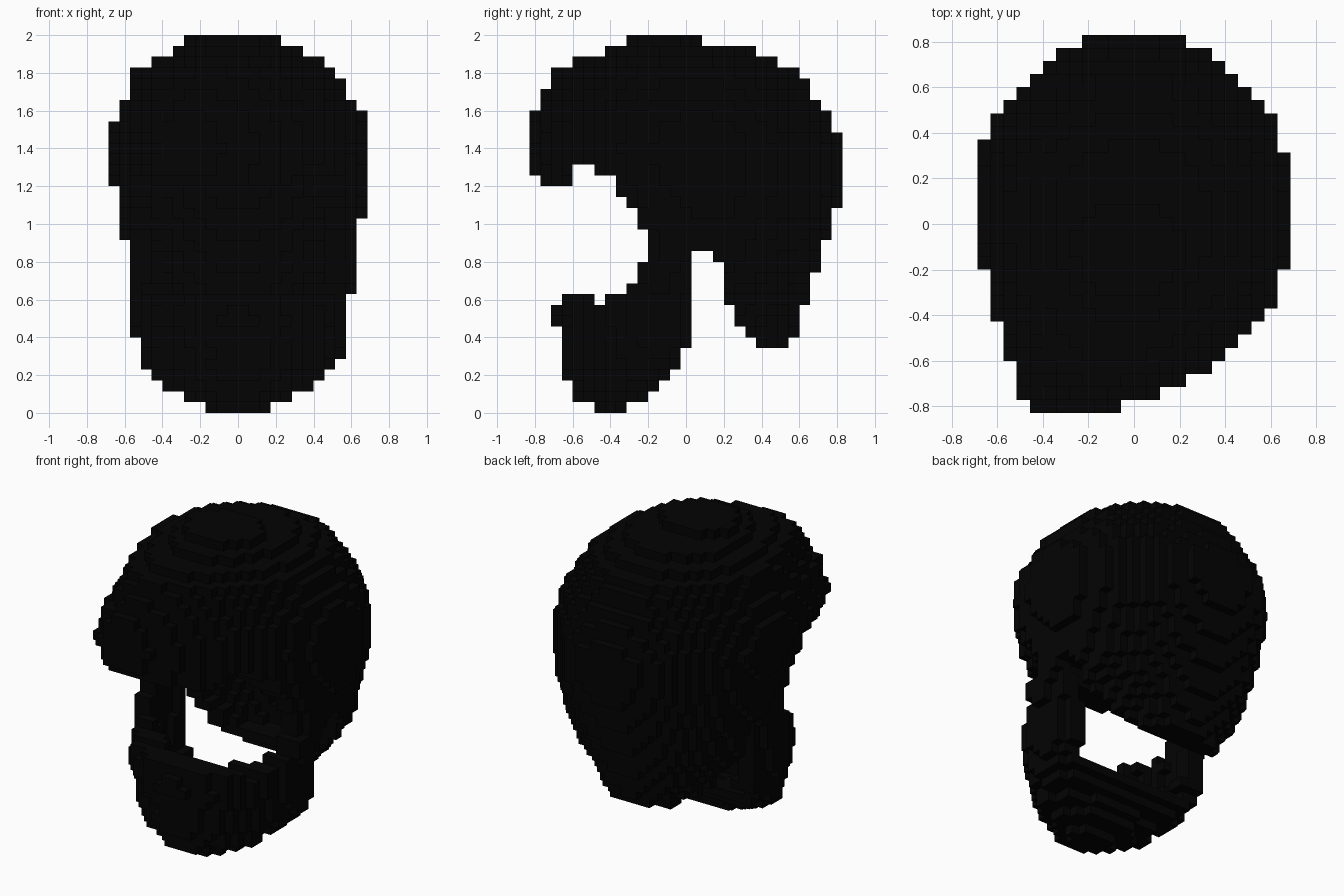
import bpy
import bmesh
from mathutils import Vector

default_cube = bpy.data.objects.get("Cube")
if default_cube:
    bpy.data.objects.remove(default_cube, do_unlink=True)

WIDTH, DEPTH, HEIGHT = 24, 29, 35
UNIT = 2 / HEIGHT
SWEEP_START = 18      # layer above which the fringe sweeps to one side
SWEEP = 5.2
WIDEST = 0.56         # where the head is widest, from front to back
WALL, FRONT_WALL = 2, 4
NAPE_START, NAPE_FRONT = 6, 15
BEARD_TOP, BEARD_BACK = 14, 18.5
BEARD_POINT = 1.55    # below 2 gives a more pointed chin

# Head outline: layer, then left, right, front and back limits
OUTLINE = [
    (0, 9, 15, 6, 9), (1, 7, 17, 4.2, 11), (2, 5.2, 18.8, 3.8, 12),
    (3, 4, 20, 3.2, 16), (4, 3.3, 21, 3, 17.5), (5, 3, 21.7, 3, 18.5),
    (6, 2.6, 21.9, 3, 24.2), (8, 2.3, 22.1, 2.2, 25),
    (10, 2.1, 22.4, 2.7, 25.7), (13, 1.8, 23, 2.7, 26.7),
    (16, 1.4, 23.2, 2.7, 27.7), (18, 1, 23.6, 2.6, 28.4),
    (20, 0.6, 23.9, 1.5, 28.9), (21, 0.4, 24, 0.4, 29.1),
    (24, -0.2, 24.1, -0.2, 29.1), (25, 0.1, 24, 0, 28.7),
    (27, 0.6, 23.6, 0.4, 27.7), (28, 1.3, 23.1, 0.8, 27.2),
    (29, 1.8, 22.4, 1.3, 26.4), (30, 2.1, 21.8, 1.7, 25.9),
    (31, 2.4, 21.2, 2.4, 25), (32, 4, 19.8, 4, 23.2),
    (33, 5.7, 18, 6.8, 20.8), (34, 7.2, 16, 9, 16.1),
]

# Side openings: layer range, then front-to-back range
FACE_OPENING = [
    (10, 11, 6, 7), (11, 12, 0, 9), (12, 14, 0, 10), (14, 17, 0, 11),
    (17, 19, 0, 10), (19, 20, 0, 9), (20, 21, 0, 8), (21, 22, 0, 1),
    (21, 22, 4, 8), (22, 23, 4, 6),
]
NECK_OPENING = [
    (3, 4, 13, DEPTH), (4, 6, 14, DEPTH), (6, 7, 15, 21), (7, 8, 15, 20),
    (8, 10, 15, 19), (10, 14, 15, 18), (14, 15, 15, 17),
]


def limits_at(layer):
    """Blend the outline between the two nearest listed layers."""
    below = [row for row in OUTLINE if row[0] <= layer][-1]
    above = [row for row in OUTLINE if row[0] >= layer][0]
    span = max(above[0] - below[0], 1)
    blend = (layer - below[0]) / span
    return [a + (b - a) * blend for a, b in zip(below[1:], above[1:])]


LIMITS = [limits_at(layer) for layer in range(HEIGHT)]


def is_beard(j, k):
    return k < BEARD_TOP and j < NAPE_FRONT


def inside_head(i, j, k):
    """True when a cell lies in the rounded outline of its layer."""
    if not 0 <= k < HEIGHT:
        return False
    left, right, front, back = LIMITS[k]
    x, y = i + 0.5, j + 0.5
    half_width = (right - left) / 2
    power = 2
    if k >= SWEEP_START:
        forward = max(0, 1 - y / (DEPTH / 2))
        x += SWEEP * forward ** 4
    elif is_beard(j, k):
        back = min(back, BEARD_BACK)
    elif k >= NAPE_START and j >= NAPE_FRONT:
        half_width *= min(1, 0.68 + 0.05 * (k - NAPE_START))
    middle = front + (back - front) * WIDEST
    reach = middle - front if y < middle else back - middle
    if is_beard(j, k) and y < middle:
        power = BEARD_POINT
    across = (x - (left + right) / 2) / half_width
    along = abs(y - middle) / reach
    return across ** 2 + along ** power <= 1


def is_hollow(i, j, k):
    """True when a cell is deeper than the wall on every side."""
    return all((
        inside_head(i - WALL, j, k), inside_head(i + WALL, j, k),
        inside_head(i, j - FRONT_WALL, k), inside_head(i, j + WALL, k),
        inside_head(i, j, k - WALL), inside_head(i, j, k + WALL),
    ))


def is_carved(j, k):
    return any(low <= k < high and near <= j < far
               for low, high, near, far in FACE_OPENING + NECK_OPENING)


# Faces of a cell: axis, direction and outward step
SIDES = []
for axis in range(3):
    for sign in (1, -1):
        normal = [0, 0, 0]
        normal[axis] = sign
        SIDES.append((axis, sign, tuple(normal)))


def build_blocks(name, part, solid, material):
    """Mesh only the outward faces of the cells in one part."""
    bm = bmesh.new()
    corners = {}

    def corner(point):
        if point not in corners:
            i, j, k = point
            place = Vector((i - WIDTH / 2, j - DEPTH / 2, k)) * UNIT
            corners[point] = bm.verts.new(place)
        return corners[point]

    for cell in sorted(part):
        for axis, sign, normal in SIDES:
            neighbour = tuple(c + n for c, n in zip(cell, normal))
            if neighbour in solid:
                continue
            u, v = (axis + 1) % 3, (axis + 2) % 3
            ring = []
            for du, dv in ((0, 0), (1, 0), (1, 1), (0, 1)):
                point = list(cell)
                point[axis] += max(sign, 0)
                point[u] += du
                point[v] += dv
                ring.append(corner(tuple(point)))
            if sign < 0:
                ring.reverse()
            bm.faces.new(ring)

    mesh = bpy.data.meshes.new(name)
    bm.to_mesh(mesh)
    bm.free()
    mesh.materials.append(material)
    part_object = bpy.data.objects.new(name, mesh)
    bpy.context.collection.objects.link(part_object)


# Single black colour
black = bpy.data.materials.new("hair_black")
black.use_nodes = True
colour = (0.001, 0.001, 0.001, 1)
black.diffuse_color = colour
black.node_tree.nodes["Principled BSDF"].inputs["Base Color"].default_value = colour

# Hollow shell with the face and neck opened up
solid = {
    (i, j, k)
    for i in range(WIDTH) for j in range(DEPTH) for k in range(HEIGHT)
    if inside_head(i, j, k) and not is_carved(j, k) and not is_hollow(i, j, k)
}

# Beard with sideburns, and the swept hair above it
beard_cells = {cell for cell in solid if is_beard(cell[1], cell[2])}
build_blocks("beard", beard_cells, solid, black)
build_blocks("hair", solid - beard_cells, solid, black)
